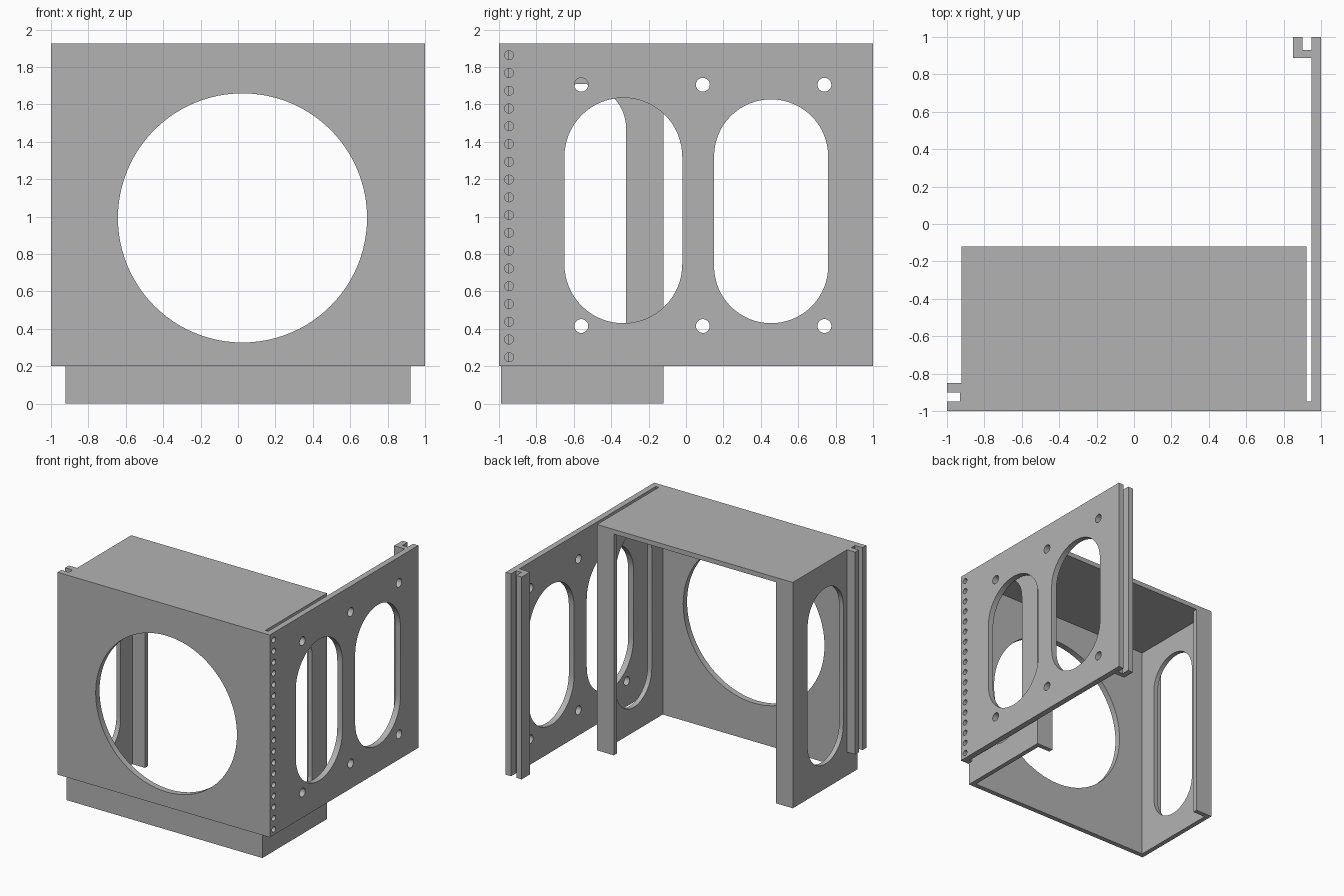
import bpy, bmesh, math
from mathutils import Matrix

cube = bpy.data.objects.get("Cube")
if cube:
    bpy.data.objects.remove(cube, do_unlink=True)

GREY = (0.45, 0.45, 0.45, 1)
grey = bpy.data.materials.new("plain grey")
grey.use_nodes = True
grey.diffuse_color = GREY
grey.node_tree.nodes["Principled BSDF"].inputs["Base Color"].default_value = GREY

# Each plane maps (across, up, thickness) to world axes
PLANES = {
    "front": Matrix(((1, 0, 0), (0, 0, 1), (0, 1, 0))),
    "side": Matrix(((0, 0, 1), (1, 0, 0), (0, 1, 0))),
    "top": Matrix.Identity(3),
}


def rect(u0, u1, v0, v1):
    return [(u0, v0), (u1, v0), (u1, v1), (u0, v1)]


def circle(u, v, r, n=32):
    return [(u + r * math.cos(math.tau * i / n), v + r * math.sin(math.tau * i / n))
            for i in range(n)]


def slot(u0, u1, v0, v1, n=32):
    """Upright opening with semicircular ends."""
    r, u = (u1 - u0) / 2, (u0 + u1) / 2
    pts = []
    for centre, start in ((v1 - r, 0), (v0 + r, math.pi)):
        for i in range(n + 1):
            a = start + math.pi * i / n
            pts.append((u + r * math.cos(a), centre + r * math.sin(a)))
    return pts


def plate(name, plane, w0, w1, outline, holes=()):
    """Extrude a flat outline with openings from w0 to w1."""
    curve = bpy.data.curves.new(name + "_profile", "CURVE")
    curve.dimensions = "2D"
    curve.fill_mode = "BOTH"
    curve.extrude = (w1 - w0) / 2
    for pts in (outline, *holes):
        spline = curve.splines.new("POLY")
        spline.points.add(len(pts) - 1)
        for p, (u, v) in zip(spline.points, pts):
            p.co = (u, v, 0, 1)
        spline.use_cyclic_u = True
    helper = bpy.data.objects.new(name + "_profile", curve)
    bpy.context.collection.objects.link(helper)
    deps = bpy.context.evaluated_depsgraph_get()
    mesh = bpy.data.meshes.new_from_object(helper.evaluated_get(deps))
    bpy.data.objects.remove(helper, do_unlink=True)
    bpy.data.curves.remove(curve)

    bm = bmesh.new()
    bm.from_mesh(mesh)
    bmesh.ops.remove_doubles(bm, verts=bm.verts, dist=1e-5)
    bmesh.ops.translate(bm, verts=bm.verts, vec=(0, 0, (w0 + w1) / 2))
    bmesh.ops.transform(bm, matrix=PLANES[plane].to_4x4(), verts=bm.verts)
    bmesh.ops.recalc_face_normals(bm, faces=bm.faces)
    bm.to_mesh(mesh)
    bm.free()
    mesh.name = name
    mesh.materials.clear()
    mesh.materials.append(grey)
    obj = bpy.data.objects.new(name, mesh)
    bpy.context.collection.objects.link(obj)
    bpy.ops.object.select_all(action="DESELECT")
    obj.select_set(True)
    bpy.context.view_layer.objects.active = obj
    bpy.ops.object.shade_smooth_by_angle(angle=math.radians(30))
    return obj


BASE, TOP = 0.2, 1.925   # cover height range
WALL = 0.04              # inner frame thickness
HALF = 0.923             # inner frame half width
BACK = -0.12             # inner frame rear
fan_opening = circle(0.024, 0.993, 0.666, 96)

# Outer cover: front plate and long side panel
plate("front_plate", "front", -1, -0.95, rect(-1, 0.95, BASE, TOP), [fan_opening])
screw_holes = [circle(y, z, 0.037) for y in (-0.56, 0.09, 0.74) for z in (0.415, 1.705)]
vent_holes = [circle(-0.946, 0.248 + 0.095 * i, 0.024, 20) for i in range(18)]
panel_slots = [slot(-0.65, -0.02, 0.43, 1.635), slot(0.15, 0.76, 0.43, 1.627)]
plate("side_panel", "side", 0.95, 1, rect(-1, 1, BASE, TOP),
      panel_slots + screw_holes + vent_holes)

# Joining rails on the free edges of the cover
plate("rear_rail", "top", BASE, TOP,
      [(0.95, 0.888), (0.95, 0.93), (0.9, 0.93), (0.9, 1), (0.85, 1), (0.85, 0.888)])
plate("front_rail", "top", BASE, TOP,
      [(-HALF, -0.95), (-0.93, -0.95), (-0.93, -0.9), (-1, -0.9), (-1, -0.85), (-HALF, -0.85)])

# Inner frame: front wall, roof, slotted sides and inward rear lips
inner = HALF - WALL
plate("frame_front", "front", -0.99, -0.948, rect(-inner, inner, 0, TOP - WALL), [fan_opening])
plate("frame_roof", "top", TOP - WALL, TOP, rect(-HALF, HALF, -0.99, BACK))
for side, s in (("left", 1), ("right", -1)):
    x0, x1 = sorted((s * inner, s * HALF))
    plate(side + "_frame_wall", "side", x0, x1, rect(-0.99, BACK, 0, TOP - WALL),
          [slot(-0.8, -0.32, 0.21, 1.71)])
    x0, x1 = sorted((s * 0.765, s * inner))
    plate(side + "_frame_lip", "front", BACK - WALL, BACK, rect(x0, x1, 0, TOP - WALL))
